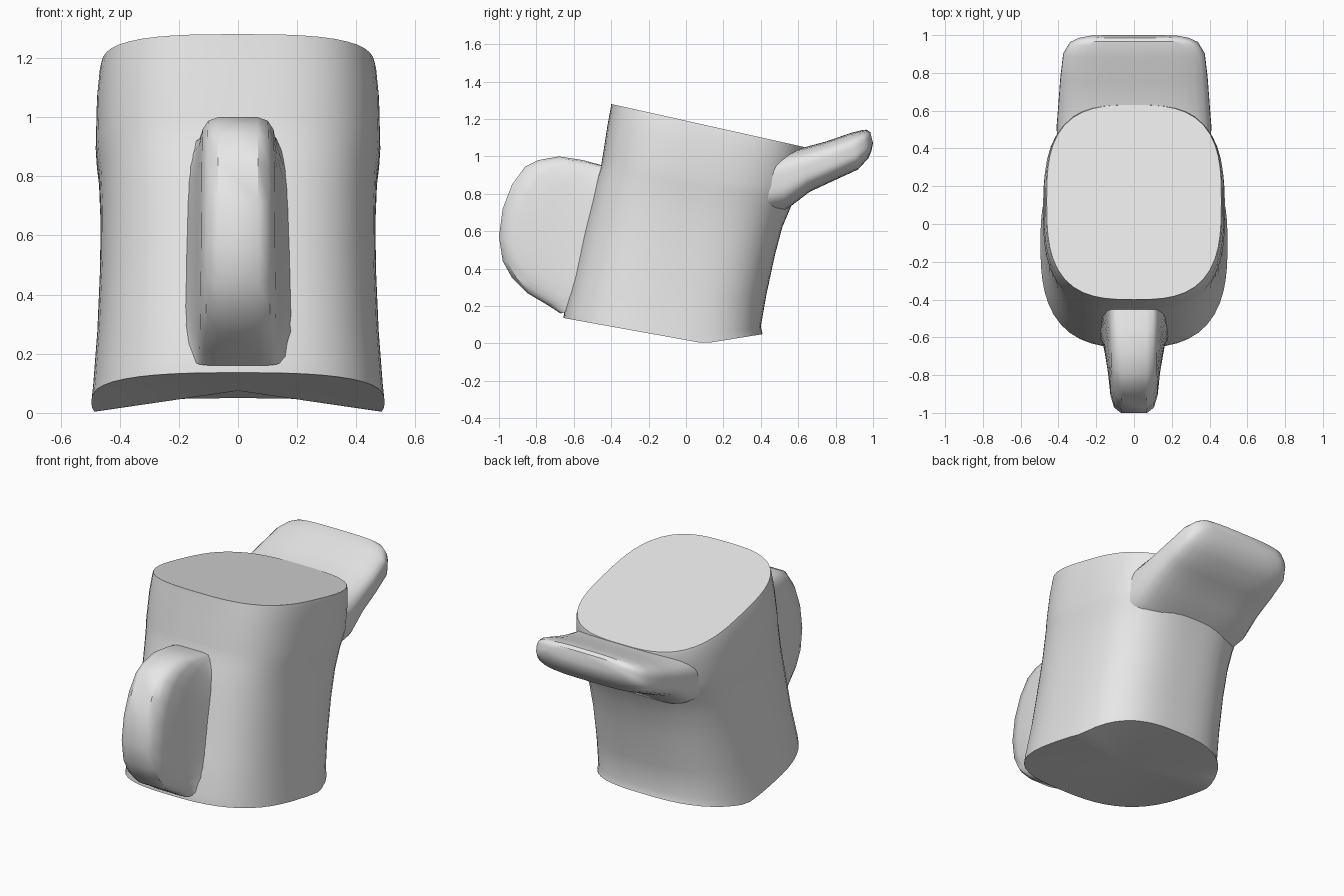
import bpy, bmesh, math

cube = bpy.data.objects.get("Cube")
if cube:
    bpy.data.objects.remove(cube, do_unlink=True)

grey = bpy.data.materials.new("plain grey")
grey.use_nodes = True
grey.diffuse_color = (0.8, 0.8, 0.8, 1)
grey.node_tree.nodes["Principled BSDF"].inputs["Base Color"].default_value = (0.8, 0.8, 0.8, 1)


def loft(name, rings, apexes=None):
    """Skin closed rings; close the ends with a fan to each apex or a flat cap."""
    bm = bmesh.new()
    loops = [[bm.verts.new(p) for p in ring] for ring in rings]
    n = len(loops[0])
    for a, b in zip(loops, loops[1:]):
        for i in range(n):
            j = (i + 1) % n
            bm.faces.new((a[i], a[j], b[j], b[i]))
    for k, loop in enumerate((loops[0], loops[-1])):
        if apexes:
            tip = bm.verts.new(apexes[k])
            for i in range(n):
                bm.faces.new((loop[i], loop[(i + 1) % n], tip))
        else:
            bm.faces.new(loop)
    bmesh.ops.recalc_face_normals(bm, faces=bm.faces)
    mesh = bpy.data.meshes.new(name)
    bm.to_mesh(mesh)
    bm.free()
    mesh.materials.append(grey)
    obj = bpy.data.objects.new(name, mesh)
    bpy.context.collection.objects.link(obj)
    bpy.ops.object.select_all(action='DESELECT')
    obj.select_set(True)
    bpy.context.view_layer.objects.active = obj
    bpy.ops.object.shade_smooth_by_angle(angle=math.radians(38))
    return obj


def superellipse(power, count):
    """Unit rounded-square outline."""
    pts = []
    for i in range(count):
        a = 2 * math.pi * i / count
        c, s = math.cos(a), math.sin(a)
        r = (abs(c) ** power + abs(s) ** power) ** (-1 / power)
        pts.append((c * r, s * r))
    return pts


def bottom_z(y):
    return 0.18 * (0.1 - y) if y < 0.1 else 0.16 * (y - 0.1)


def top_z(y):
    return 1.28 - 0.223 * (y + 0.4)


# Body: leaning rounded column between a saddle-shaped base and a sloped top
# (height fraction, front y, back y, half width)
body_sections = [
    (0, -0.655, 0.41, 0.495), (0.04, -0.65, 0.4, 0.49), (0.2, -0.6, 0.43, 0.476),
    (0.4, -0.55, 0.475, 0.466), (0.55, -0.505, 0.515, 0.465), (0.66, -0.475, 0.56, 0.47),
    (0.71, -0.455, 0.585, 0.477), (0.76, -0.445, 0.605, 0.481), (0.9, -0.42, 0.625, 0.477),
    (0.98, -0.403, 0.632, 0.468), (1, -0.4, 0.63, 0.462),
]
rings = []
for t, front, back, half in body_sections:
    mid = -0.1 + 0.22 * t
    ring = []
    for u, v in superellipse(2.8 + 0.2 * t, 56):
        y = mid + v * ((back - mid) if v > 0 else (mid - front))
        ring.append((u * half, y, (1 - t) * bottom_z(y) + t * top_z(y)))
    rings.append(ring)
loft("body", rings, [(0, -0.1, 0.075), (0, 0.12, top_z(0.12))])

# Rear spout: flattened rounded tube rising backwards
# (top y, top z, bottom y, bottom z, half width)
spout_sections = [
    (0.25, 1.02, 0.35, 0.66, 0.4), (0.5, 1.03, 0.53, 0.71, 0.41),
    (0.62, 1.045, 0.66, 0.81, 0.4), (0.75, 1.08, 0.8, 0.875, 0.39),
    (0.88, 1.125, 0.92, 0.93, 0.375), (0.94, 1.14, 0.975, 0.99, 0.34),
    (0.965, 1.143, 0.992, 1.03, 0.3), (0.985, 1.13, 1.0, 1.07, 0.24),
]
rings = []
for y1, z1, y0, z0, half in spout_sections:
    rings.append([(u * half, (y0 + y1) / 2 + v * (y1 - y0) / 2, (z0 + z1) / 2 + v * (z1 - z0) / 2)
                  for u, v in superellipse(3.6, 40)])
loft("rear_spout", rings)

# Front fin: outline in side view, with sides flaring towards the body
fin_outline = [
    (-0.44, 0.95), (-0.55, 0.98), (-0.68, 1.0), (-0.79, 0.98), (-0.86, 0.945),
    (-0.93, 0.85), (-0.98, 0.72), (-1.0, 0.57), (-0.98, 0.44), (-0.93, 0.35),
    (-0.85, 0.27), (-0.74, 0.205), (-0.67, 0.16),
]
# (half width, fraction of the way from body to outline)
half_section = [(0.2, -0.15), (0.165, 0.2), (0.14, 0.55), (0.128, 0.8), (0.108, 0.94), (0.07, 1)]
section = [(-w, s) for w, s in half_section] + half_section[::-1]
rings = []
for i, (y, z) in enumerate(fin_outline):
    t = i / (len(fin_outline) - 1)
    by, bz = -0.42 - 0.19 * t, 0.91 - 0.73 * t
    rings.append([(w * (0.92 + 0.1 * t), by + s * (y - by), bz + s * (z - bz)) for w, s in section])
loft("front_fin", rings)
